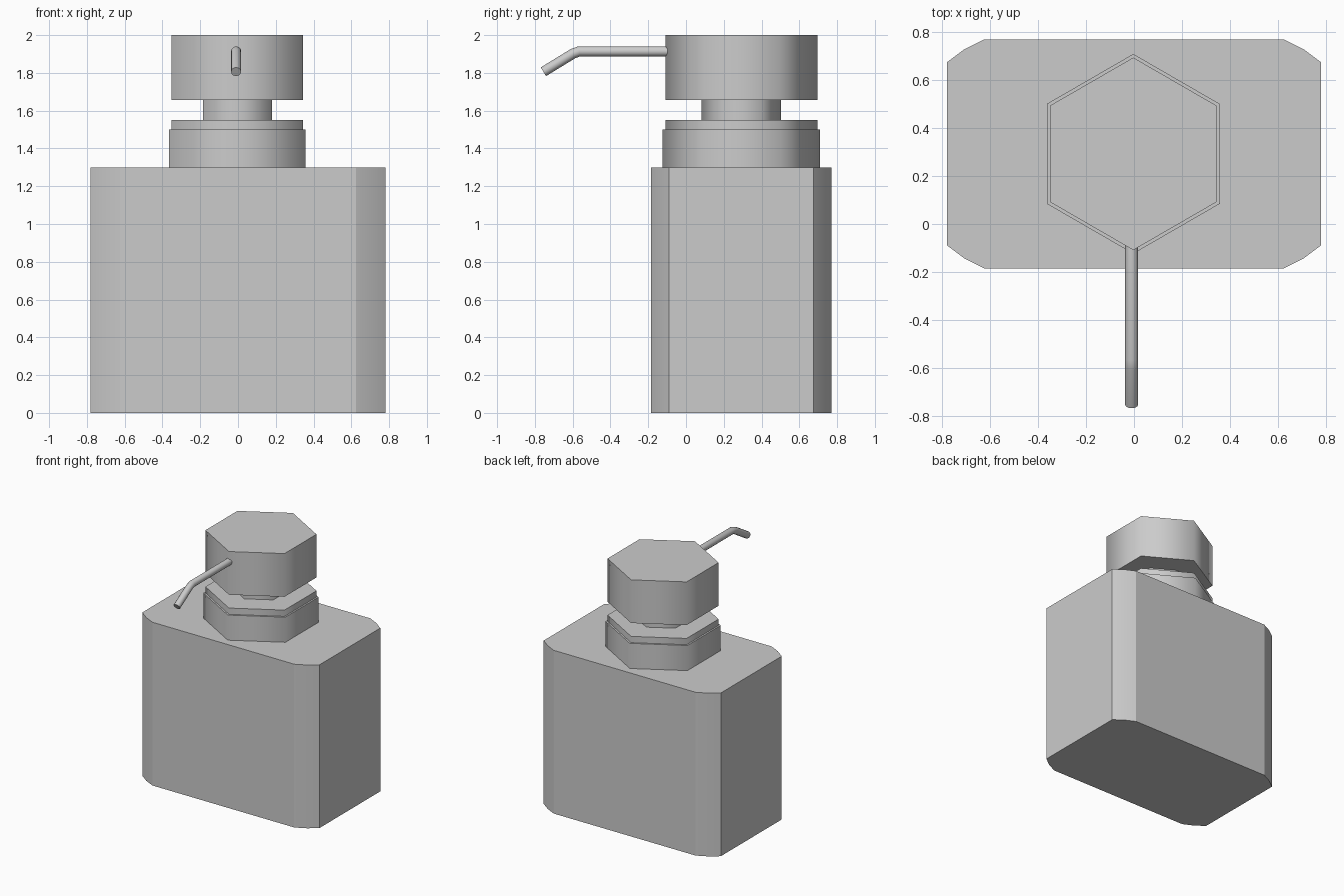
import bpy, bmesh
from math import radians, sin, cos, tau
from mathutils import Vector

if "Cube" in bpy.data.objects:
    bpy.data.objects.remove(bpy.data.objects["Cube"])

CX, CY = -0.003, 0.293  # vertical axis of the bottle and pump


def finish(name, bm, angle):
    bmesh.ops.recalc_face_normals(bm, faces=bm.faces)
    me = bpy.data.meshes.new(name)
    bm.to_mesh(me)
    bm.free()
    ob = bpy.data.objects.new(name, me)
    bpy.context.collection.objects.link(ob)
    bpy.ops.object.select_all(action='DESELECT')
    ob.select_set(True)
    bpy.context.view_layer.objects.active = ob
    bpy.ops.object.shade_smooth_by_angle(angle=radians(angle))
    return ob


def prism(name, outline, z0, z1, angle):
    bm = bmesh.new()
    base = bm.faces.new([bm.verts.new((x, y, z0)) for x, y in outline])
    ext = bmesh.ops.extrude_face_region(bm, geom=[base], use_keep_orig=True)
    top = [v for v in ext['geom'] if isinstance(v, bmesh.types.BMVert)]
    bmesh.ops.translate(bm, verts=top, vec=(0, 0, z1 - z0))
    return finish(name, bm, angle)


def hexagon(r):
    return [(CX + r * sin(tau * i / 6), CY + r * cos(tau * i / 6)) for i in range(6)]


# Bottle body: rectangle with softly bevelled corners, mirrored to four quarters
corner = [(0.78, 0.383), (0.708, 0.437), (0.625, 0.478)]
outline = []
for sx, sy in ((1, 1), (-1, 1), (-1, -1), (1, -1)):
    pts = corner if sx * sy > 0 else corner[::-1]
    outline += [(sx * x, CY + sy * y) for x, y in pts]
prism("bottle_body", outline, 0.0, 1.3, 20)

# Hexagonal collar, lip, neck and pump head
for name, r, z0, z1 in (("collar", 0.417, 1.3, 1.5),
                        ("collar_lip", 0.402, 1.5, 1.55),
                        ("pump_neck", 0.21, 1.55, 1.656),
                        ("pump_head", 0.402, 1.656, 2.0)):
    prism(name, hexagon(r), z0, z1, 65)

# Spout: round section swept along a bent path in the y-z plane
path = [Vector((-0.01, y, z)) for y, z in
        ((0.0, 1.914), (-0.565, 1.914), (-0.598, 1.902), (-0.755, 1.806))]
SIDES, R = 12, 0.027
side = Vector((1, 0, 0))
bm = bmesh.new()
rings = []
for i, p in enumerate(path):
    before = (p - path[i - 1]).normalized() if i else Vector()
    after = (path[i + 1] - p).normalized() if i < len(path) - 1 else Vector()
    up = side.cross((before + after).normalized())
    rings.append([bm.verts.new(p + R * (side * cos(tau * k / SIDES) + up * sin(tau * k / SIDES)))
                  for k in range(SIDES)])
for a, b in zip(rings, rings[1:]):
    for k in range(SIDES):
        n = (k + 1) % SIDES
        bm.faces.new((a[k], a[n], b[n], b[k]))
bm.faces.new(rings[0])
bm.faces.new(rings[-1])
finish("spout", bm, 40)
